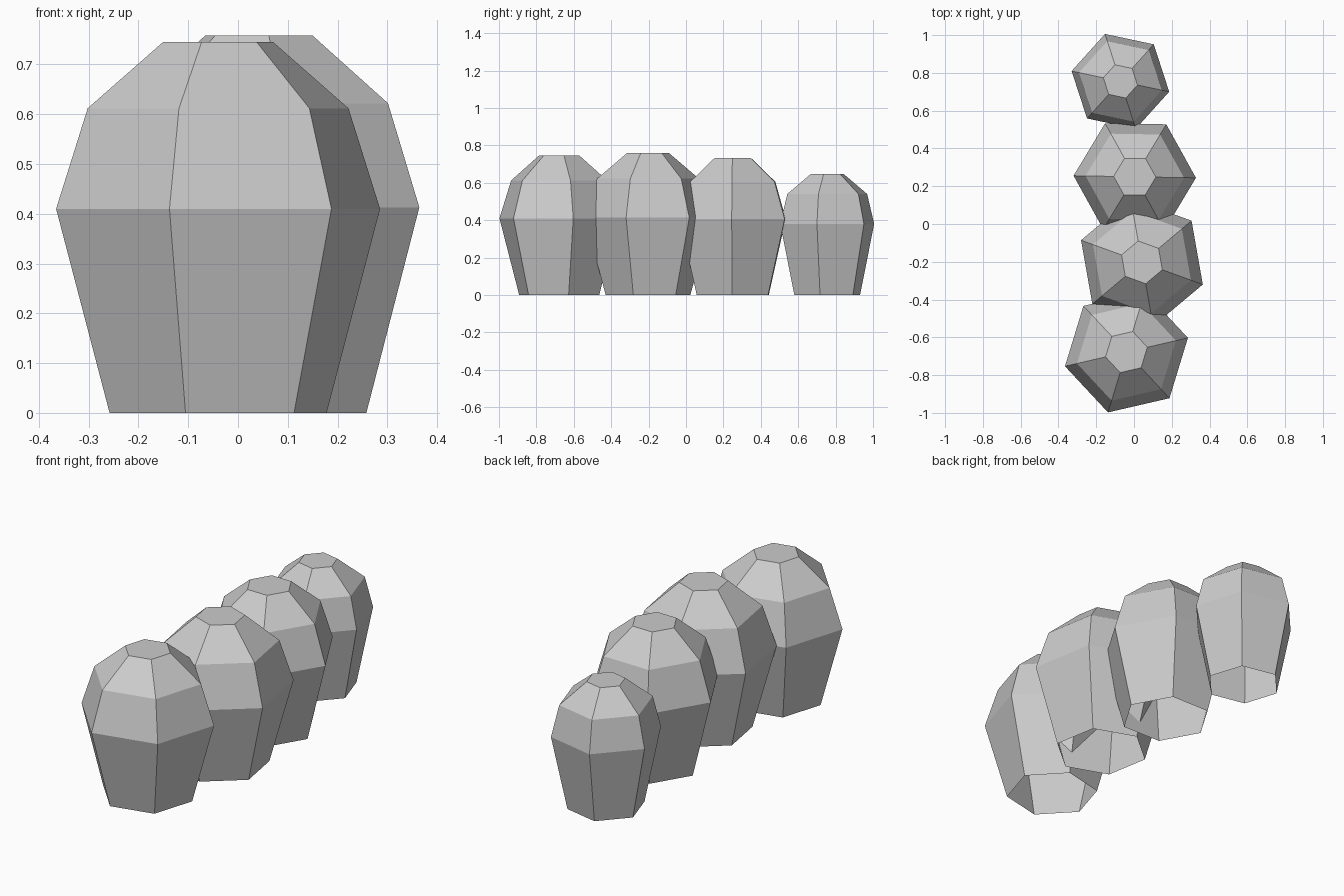
import bpy
import bmesh
from math import cos, sin, radians, tau

SIDES = 6

cube = bpy.data.objects.get("Cube")
if cube:
    bpy.data.objects.remove(cube, do_unlink=True)

grey = bpy.data.materials.new("stone_grey")
grey.use_nodes = True
colour = (0.6, 0.6, 0.6, 1)
grey.diffuse_color = colour
grey.node_tree.nodes["Principled BSDF"].inputs["Base Color"].default_value = colour


def boulder(name, centre, radius, turn, profile):
    """Six-sided barrel with a flat cap and an open underside."""
    bm = bmesh.new()
    rings = []
    for scale, z in profile:
        angles = [radians(turn) + tau * i / SIDES for i in range(SIDES)]
        rings.append([bm.verts.new((radius * scale * cos(a),
                                    radius * scale * sin(a), z)) for a in angles])
    for low, high in zip(rings, rings[1:]):
        for i in range(SIDES):
            j = (i + 1) % SIDES
            bm.faces.new((low[i], low[j], high[j], high[i]))
    bm.faces.new(rings[-1])
    mesh = bpy.data.meshes.new(name)
    bm.to_mesh(mesh)
    bm.free()
    mesh.materials.append(grey)
    obj = bpy.data.objects.new(name, mesh)
    obj.location = (*centre, 0)
    bpy.context.collection.objects.link(obj)


# Row of overlapping boulders, front to back; profile is (radius scale, height)
boulder("front_boulder", (-0.04, -0.678), 0.334, 13,
        [(0.67, 0), (1, 0.41), (0.805, 0.612), (0.34, 0.745)])
boulder("large_boulder", (0.042, -0.203), 0.343, -20,
        [(0.67, 0), (1, 0.413), (0.805, 0.622), (0.335, 0.758)])
boulder("middle_boulder", (0.004, 0.25), 0.324, -1,
        [(0.68, 0), (1, 0.406), (0.805, 0.605), (0.345, 0.732)])
boulder("small_back_boulder", (-0.072, 0.755), 0.264, -12,
        [(0.7, 0), (1, 0.38), (0.85, 0.54), (0.35, 0.647)])
